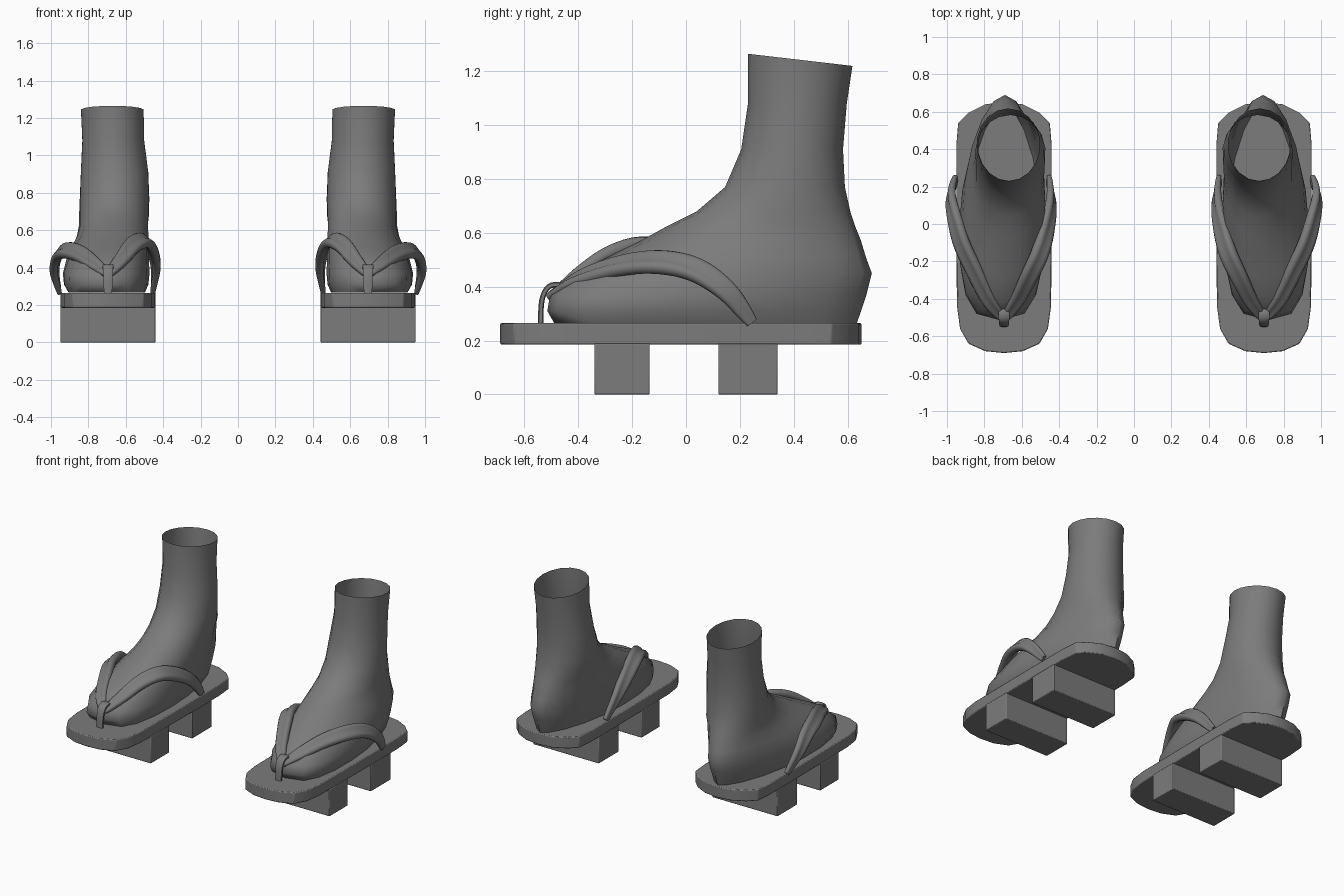
import bpy, bmesh, math
from mathutils import Vector

if "Cube" in bpy.data.objects:
    bpy.data.objects.remove(bpy.data.objects["Cube"])

grey = bpy.data.materials.new("dark_grey")
grey.diffuse_color = (0.2, 0.2, 0.2, 1)
grey.use_nodes = True
grey.node_tree.nodes["Principled BSDF"].inputs["Base Color"].default_value = grey.diffuse_color


def finish(name, bm, angle, bevel=0):
    """Turn a bmesh into a mirrored, shaded object."""
    bmesh.ops.recalc_face_normals(bm, faces=bm.faces)
    me = bpy.data.meshes.new(name)
    bm.to_mesh(me)
    bm.free()
    me.materials.append(grey)
    ob = bpy.data.objects.new(name, me)
    bpy.context.collection.objects.link(ob)
    if bevel:
        b = ob.modifiers.new("edge", 'BEVEL')
        b.width, b.segments, b.limit_method = bevel, 2, 'ANGLE'
    m = ob.modifiers.new("pair", 'MIRROR')
    m.use_mirror_merge = False
    bpy.ops.object.select_all(action='DESELECT')
    bpy.context.view_layer.objects.active = ob
    ob.select_set(True)
    bpy.ops.object.shade_smooth_by_angle(angle=math.radians(angle))
    return ob


def loft(bm, rings, cap_start=True, cap_end=True):
    vs = [[bm.verts.new(p) for p in r] for r in rings]
    n = len(vs[0])
    for a, b in zip(vs, vs[1:]):
        for i in range(n):
            j = (i + 1) % n
            bm.faces.new((a[i], a[j], b[j], b[i]))
    if cap_start:
        bm.faces.new(vs[0])
    if cap_end:
        bm.faces.new(vs[-1])


def smooth_path(pts, steps=5):
    """Catmull-Rom resampling."""
    p = [Vector(q) for q in pts]
    p = [2 * p[0] - p[1]] + p + [2 * p[-1] - p[-2]]
    out = []
    for i in range(1, len(p) - 2):
        a, b, c, d = p[i - 1:i + 3]
        for s in range(steps):
            t = s / steps
            out.append(0.5 * (2 * b + (c - a) * t + (2 * a - 5 * b + 4 * c - d) * t * t
                              + (3 * b - a - 3 * c + d) * t ** 3))
    return out + [p[-2]]


def spow(v, e):
    return math.copysign(abs(v) ** e, v)


# Sole board: rounded plank
CX = 0.695
half = [(0, -0.69), (0.1, -0.68), (0.19, -0.64), (0.235, -0.56), (0.25, -0.45),
        (0.255, 0.0), (0.255, 0.42), (0.245, 0.54), (0.19, 0.595), (0.1, 0.64), (0, 0.652)]
outline = half + [(-x, y) for x, y in half[-2:0:-1]]
bm = bmesh.new()
loft(bm, [[(CX + x, y, z) for x, y in outline] for z in (0.185, 0.265)])
finish("sole_board", bm, 35, 0.006)

# Two blocks under the board
for name, y0, y1 in (("front_tooth", -0.34, -0.135), ("rear_tooth", 0.12, 0.34)):
    bm = bmesh.new()
    loft(bm, [[(CX + sx * 0.255, y, z) for sx, y in ((-1, y0), (1, y0), (1, y1), (-1, y1))]
              for z in (0, 0.19)])
    finish(name, bm, 35, 0.005)

# Foot and ankle: z, front y, back y, front half width, back half width, front x, back x
levels = [
    (0.266, -0.49, 0.635, 0.235, 0.165, 0.71, 0.69),
    (0.31, -0.515, 0.65, 0.262, 0.18, 0.715, 0.69),
    (0.37, -0.505, 0.67, 0.265, 0.19, 0.715, 0.69),
    (0.45, -0.41, 0.69, 0.245, 0.19, 0.70, 0.69),
    (0.51, -0.29, 0.668, 0.225, 0.19, 0.68, 0.685),
    (0.57, -0.17, 0.65, 0.195, 0.19, 0.66, 0.68),
    (0.625, -0.07, 0.628, 0.175, 0.195, 0.655, 0.675),
    (0.68, 0.04, 0.61, 0.175, 0.20, 0.66, 0.665),
    (0.77, 0.145, 0.59, 0.18, 0.195, 0.66, 0.66),
    (0.91, 0.205, 0.583, 0.18, 0.185, 0.66, 0.66),
    (1.08, 0.23, 0.597, 0.165, 0.17, 0.667, 0.667),
    (1.265, 0.23, 0.618, 0.17, 0.17, 0.672, 0.672),
]
rings = []
SIDES = 18
for k, (z, yf, yb, wf, wb, xf, xb) in enumerate(levels):
    ring = []
    low = max(0.0, 1 - k / 7)          # squarer toes, pointier heel near the ground
    for i in range(SIDES):
        a = 2 * math.pi * i / SIDES
        c, s = math.cos(a), math.sin(a)
        u = (c + 1) / 2                # 0 at the toes, 1 at the heel
        e = 1 - 0.4 * low if c < 0 else 1 + 0.15 * low
        drop = 0.045 * u if k == len(levels) - 1 else 0
        ring.append((xf + (xb - xf) * u + (wf + (wb - wf) * u) * spow(s, e),
                     yf + (yb - yf) * u, z - drop))
    rings.append(ring)
bm = bmesh.new()
loft(bm, rings, cap_end=False)
finish("foot", bm, 60)


def strap(name, pts):
    """Sweep a two-fold cushioned band along a path."""
    path = smooth_path(pts)
    n = len(path) - 1
    rings = []
    for i, p in enumerate(path):
        t = (path[min(i + 1, n)] - path[max(i - 1, 0)]).normalized()
        out = p - Vector((CX, p.y + 0.05, 0.25))
        out = (out - t * out.dot(t)).normalized()
        side = t.cross(out)
        f = math.sin(math.pi * i / n) ** 0.7
        w, h = 0.022 + 0.03 * f, 0.016 + 0.016 * f
        ring = []
        for j in range(16):
            a = 2 * math.pi * j / 16
            c, s = math.cos(a), math.sin(a)
            ring.append(p + side * w * c + out * h * s * (0.55 + 0.75 * abs(c)))
        rings.append(ring)
    bm = bmesh.new()
    loft(bm, rings)
    finish(name, bm, 60)


strap("outer_strap", [(0.70, -0.505, 0.365), (0.775, -0.41, 0.425), (0.85, -0.26, 0.475),
                      (0.92, -0.11, 0.492), (0.96, 0.03, 0.465), (0.98, 0.15, 0.385),
                      (0.955, 0.245, 0.268)])
strap("inner_strap", [(0.69, -0.505, 0.365), (0.625, -0.41, 0.44), (0.56, -0.28, 0.52),
                      (0.50, -0.15, 0.545), (0.46, 0.0, 0.49), (0.442, 0.13, 0.40),
                      (0.455, 0.245, 0.268)])

# Toe loop: flat band over the strap joint, down to the board
path = smooth_path([(CX, -0.44, 0.37), (CX, -0.465, 0.405), (CX, -0.51, 0.40),
                    (CX, -0.535, 0.35), (CX, -0.54, 0.265)], 4)
rings = []
for i, p in enumerate(path):
    t = (path[min(i + 1, len(path) - 1)] - path[max(i - 1, 0)]).normalized()
    nrm = Vector((1, 0, 0)).cross(t)
    w = 0.034 - 0.012 * i / (len(path) - 1)
    rings.append([p + Vector((sx * w, 0, 0)) + nrm * sn * 0.01
                  for sx, sn in ((-1, -0.6), (-1, 0.6), (-0.6, 1), (0.6, 1),
                                 (1, 0.6), (1, -0.6), (0.6, -1), (-0.6, -1))])
bm = bmesh.new()
loft(bm, rings)
finish("toe_loop", bm, 50)
